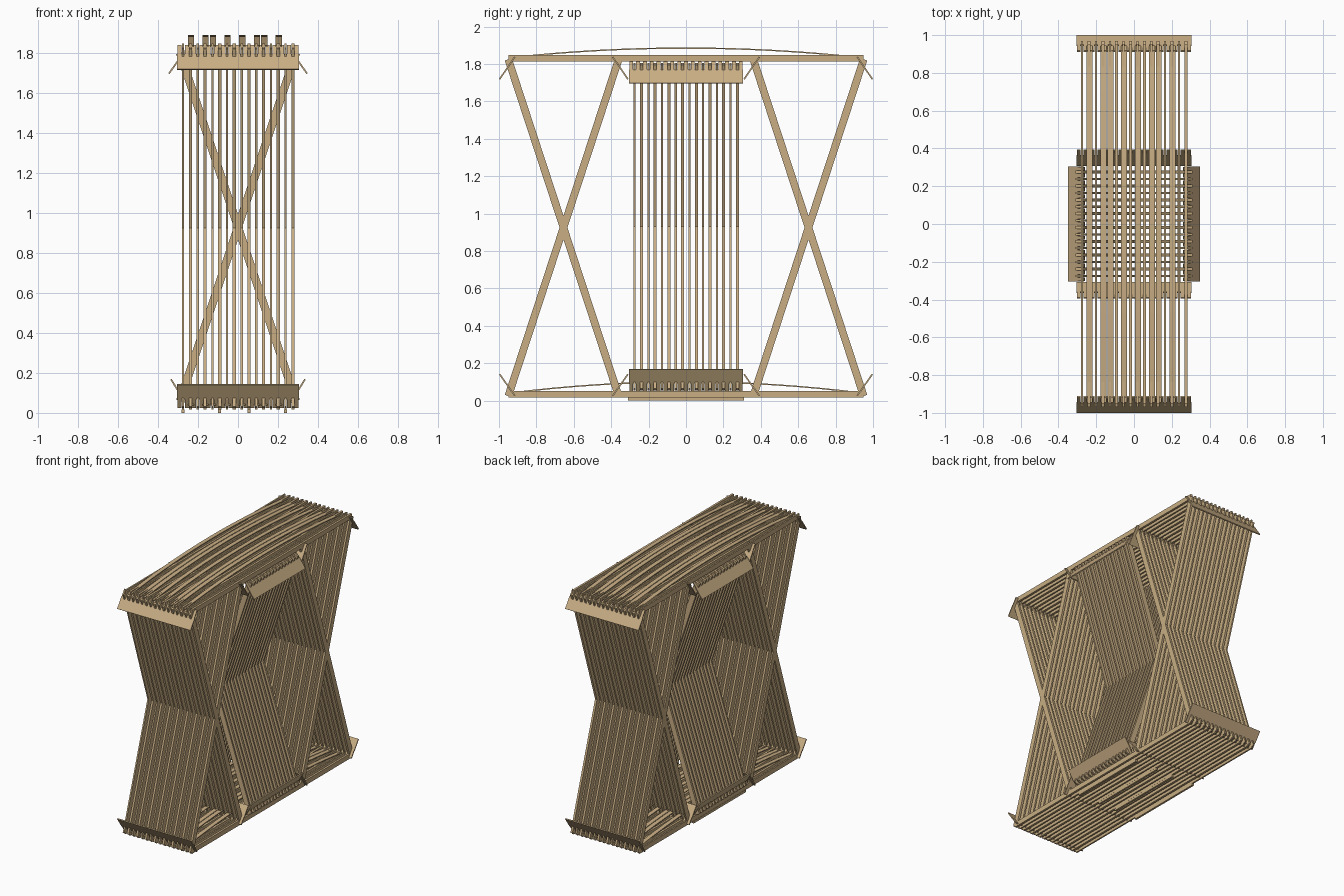
import bpy, bmesh, math
from mathutils import Vector

if "Cube" in bpy.data.objects:
    bpy.data.objects.remove(bpy.data.objects["Cube"])

wood = bpy.data.materials.new("wood")
wood.diffuse_color = (0.58, 0.42, 0.23, 1)
wood.use_nodes = True
wood.node_tree.nodes["Principled BSDF"].inputs["Base Color"].default_value = wood.diffuse_color

N, PITCH = 16, 0.0366
slots = [(k - (N - 1) / 2) * PITCH for k in range(N)]


def stick(bm, p, q, a, wa, t, swap=False):
    """Box from p to q (in-plane coords b,z), centred across at a, width wa, thickness t."""
    p, q = Vector(p), Vector(q)
    d = (q - p).normalized()
    n = Vector((-d.y, d.x)) * t / 2
    rings = []
    for s in (-wa / 2, wa / 2):
        ring = []
        for c in (p - n, q - n, q + n, p + n):
            co = (c.x, a + s, c.y) if swap else (a + s, c.x, c.y)
            ring.append(bm.verts.new(co))
        rings.append(ring)
    lo, hi = rings
    bm.faces.new(lo)
    bm.faces.new(hi[::-1])
    for i in range(4):
        j = (i + 1) % 4
        bm.faces.new((lo[j], lo[i], hi[i], hi[j]))


def bow(bm, a, w, z_end, rise, half=0.945, t=0.007, seg=16):
    """Thin bent slat along y."""
    rows = []
    for i in range(seg + 1):
        y = -half + 2 * half * i / seg
        z = z_end + rise * (1 - (y / half) ** 2)
        rows.append([bm.verts.new((a + sx * w / 2, y, z + sz * t / 2))
                     for sx, sz in ((-1, -1), (1, -1), (1, 1), (-1, 1))])
    for r, s in zip(rows, rows[1:]):
        for i in range(4):
            j = (i + 1) % 4
            bm.faces.new((r[i], r[j], s[j], s[i]))
    bm.faces.new(rows[0])
    bm.faces.new(rows[-1])


def finish(bm, name):
    bmesh.ops.recalc_face_normals(bm, faces=bm.faces)
    me = bpy.data.meshes.new(name)
    bm.to_mesh(me)
    bm.free()
    me.materials.append(wood)
    bpy.context.collection.objects.link(bpy.data.objects.new(name, me))


def slats(name, p, q, t=0.04, swap=False):
    bm = bmesh.new()
    for k, a in enumerate(slots):
        stick(bm, p, q, a, (0.011, 0.016)[k % 2], t, swap)
    finish(bm, name)


def comb(name, tip, end, swap=False, solid=0.62):
    """Slanted board with teeth fitting between the slats."""
    bm = bmesh.new()
    tip, end = Vector(tip), Vector(end)
    mid = tip.lerp(end, solid)
    stick(bm, tip, mid, 0, 0.61, 0.008, swap)
    for k in range(N + 1):
        stick(bm, mid, end, (k - N / 2) * PITCH, 0.02, 0.008, swap)
    finish(bm, name)


# long top and bottom slats
slats("top_slats", (-0.95, 1.83), (0.95, 1.83), 0.036)
slats("bottom_slats", (-0.95, 0.034), (0.95, 0.034), 0.036)

# bent slats rising above the top and the bottom deck
for name, z, rise in (("top_bent_slats", 1.833, 0.052), ("bottom_bent_slats", 0.04, 0.06)):
    bm = bmesh.new()
    for k in (0, 2, 3, 5, 7, 9, 10, 12):
        bow(bm, -0.235 + 0.0366 * k, 0.031, z, rise)
    finish(bm, name)

# short feet strips under the bottom deck
bm = bmesh.new()
for k in (0, 5, 9, 14):
    stick(bm, (-0.31, 0.009), (0.31, 0.009), slots[k], 0.015, 0.018)
finish(bm, "feet_strips")

# crossed slats at front and back, with slanted comb boards at each corner
for s, side in ((-1, "front"), (1, "back")):
    slats(side + "_cross_slats_a", (s * 0.95, 0.025), (s * 0.36, 1.825))
    slats(side + "_cross_slats_b", (s * 0.95, 1.825), (s * 0.36, 0.025))
    comb(side + "_upper_outer_comb", (s * 0.997, 1.718), (s * 0.915, 1.838))
    comb(side + "_lower_outer_comb", (s * 0.997, 0.142), (s * 0.915, 0.026))
    comb(side + "_upper_inner_comb", (s * 0.31, 1.718), (s * 0.392, 1.838))
    comb(side + "_lower_inner_comb", (s * 0.31, 0.142), (s * 0.392, 0.026))

# middle crossed slats, turned a quarter, with their comb boards
for s, side in ((-1, "left"), (1, "right")):
    slats("middle_cross_slats_" + side, (s * 0.29, 0.06), (-s * 0.29, 1.80), 0.04, True)
    comb(side + "_upper_middle_comb", (s * 0.345, 1.697), (s * 0.265, 1.81), True)
    comb(side + "_lower_middle_comb", (s * 0.335, 0.168), (s * 0.262, 0.05), True)
